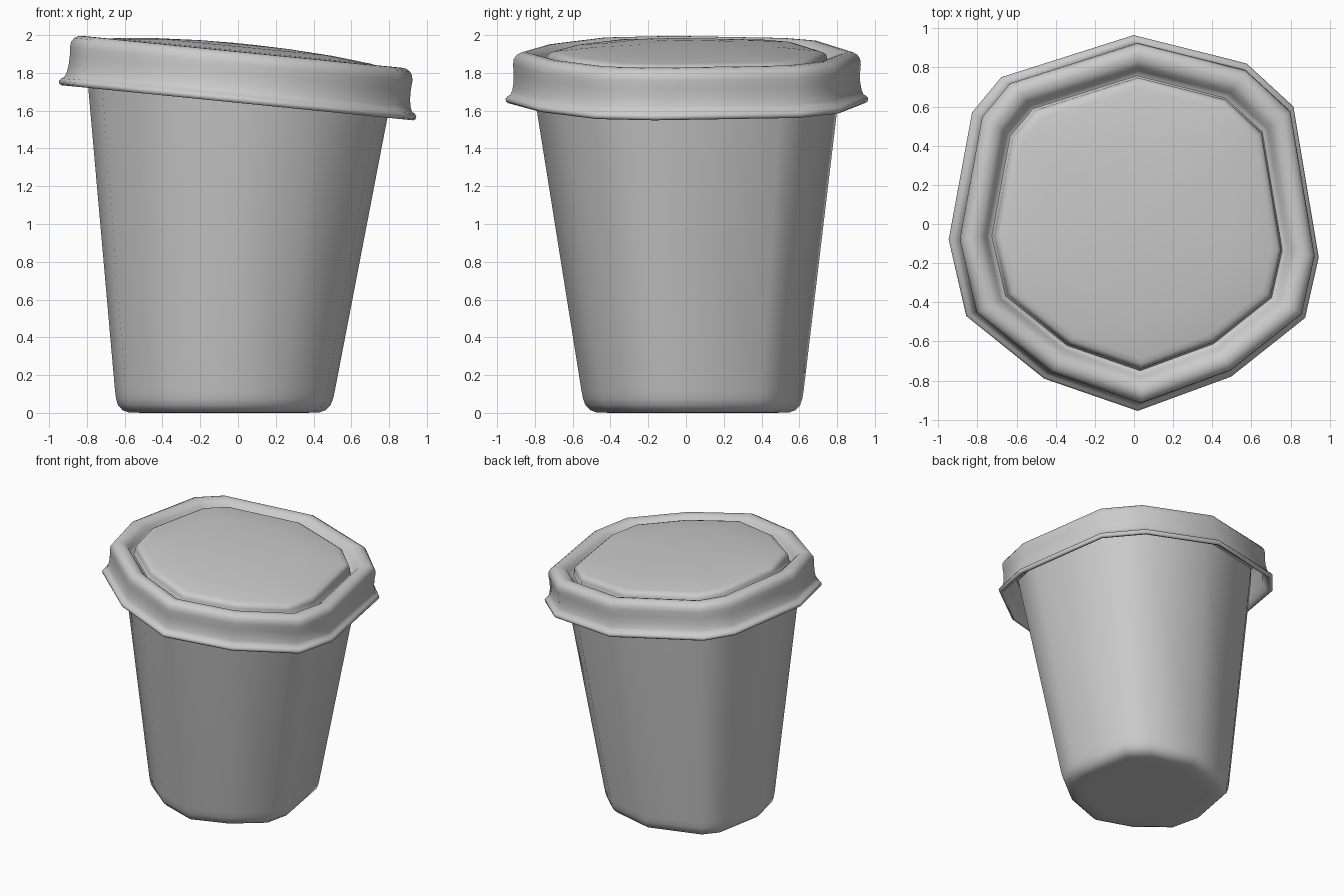
import bpy, bmesh, math
from mathutils import Matrix

if "Cube" in bpy.data.objects:
    bpy.data.objects.remove(bpy.data.objects["Cube"])

# Irregular twelve-sided outline shared by the cup and the lid
OUTLINE = [(0, .965), (.58, .82), (.82, .60), (.95, -.17), (.88, -.48), (.50, -.78),
           (.02, -.955), (-.46, -.79), (-.86, -.47), (-.95, -.08), (-.83, .57), (-.68, .75)]


def loft(name, rings):
    """Skin rings of (scale, z, centre x, centre y, slope) and cap both ends."""
    bm = bmesh.new()
    loops = [[bm.verts.new((x * s + cx, y * s + cy, z + k * x * s)) for x, y in OUTLINE]
             for s, z, cx, cy, k in rings]
    n = len(OUTLINE)
    for a, b in zip(loops, loops[1:]):
        for i in range(n):
            j = (i + 1) % n
            bm.faces.new((a[i], a[j], b[j], b[i]))
    bm.faces.new(loops[0])
    bm.faces.new(loops[-1])
    bmesh.ops.recalc_face_normals(bm, faces=bm.faces)
    me = bpy.data.meshes.new(name)
    bm.to_mesh(me)
    bm.free()
    ob = bpy.data.objects.new(name, me)
    bpy.context.collection.objects.link(ob)
    bpy.ops.object.select_all(action='DESELECT')
    ob.select_set(True)
    bpy.context.view_layer.objects.active = ob
    bpy.ops.object.shade_smooth_by_angle(angle=math.radians(50))
    return ob


def cup_ring(s, z, slope=0):
    t = (1.65 - z) / 1.55          # base leans slightly off centre
    return (s, z, -.07 * t, .032 * t, slope)


# Tapered hollow cup with rounded base and a slanted rim
cup_profile = [(.44, 0), (.53, .002), (.565, .014), (.592, .04), (.605, .075), (.613, .12)]
inside = [(.82, 1.74, -.1), (.59, .12, 0), (.55, .06, 0)]
loft("cup", [cup_ring(*p) for p in cup_profile]
     + [cup_ring(.848, 1.74, -.1)] + [cup_ring(*p) for p in inside])

# Lid section: ceiling underside, skirt, bead, rounded rim, groove, domed panel
lid_profile = [(.3, 1.80), (.80, 1.80), (.86, 1.87), (.91, 1.87), (.93, 1.83), (.932, 1.72),
               (.955, 1.665), (.968, 1.646), (.985, 1.641), (.998, 1.649), (1.0, 1.664),
               (.99, 1.677), (.974, 1.685), (.963, 1.71), (.956, 1.75), (.955, 1.80),
               (.959, 1.845), (.955, 1.875), (.94, 1.897), (.915, 1.91), (.89, 1.912),
               (.86, 1.905), (.835, 1.887), (.815, 1.858), (.80, 1.84), (.785, 1.835),
               (.777, 1.845), (.774, 1.88), (.767, 1.899), (.75, 1.910), (.72, 1.917),
               (.5, 1.938), (.25, 1.951), (.05, 1.955)]
lid = loft("lid", [(s, z, 0, 0, 0) for s, z in lid_profile])

# Tip the lid to one side
lid.data.transform(Matrix.Translation((.012, 0, 1.8))
                   @ Matrix.Rotation(math.radians(5.7), 4, 'Y')
                   @ Matrix.Translation((0, 0, -1.8)))
